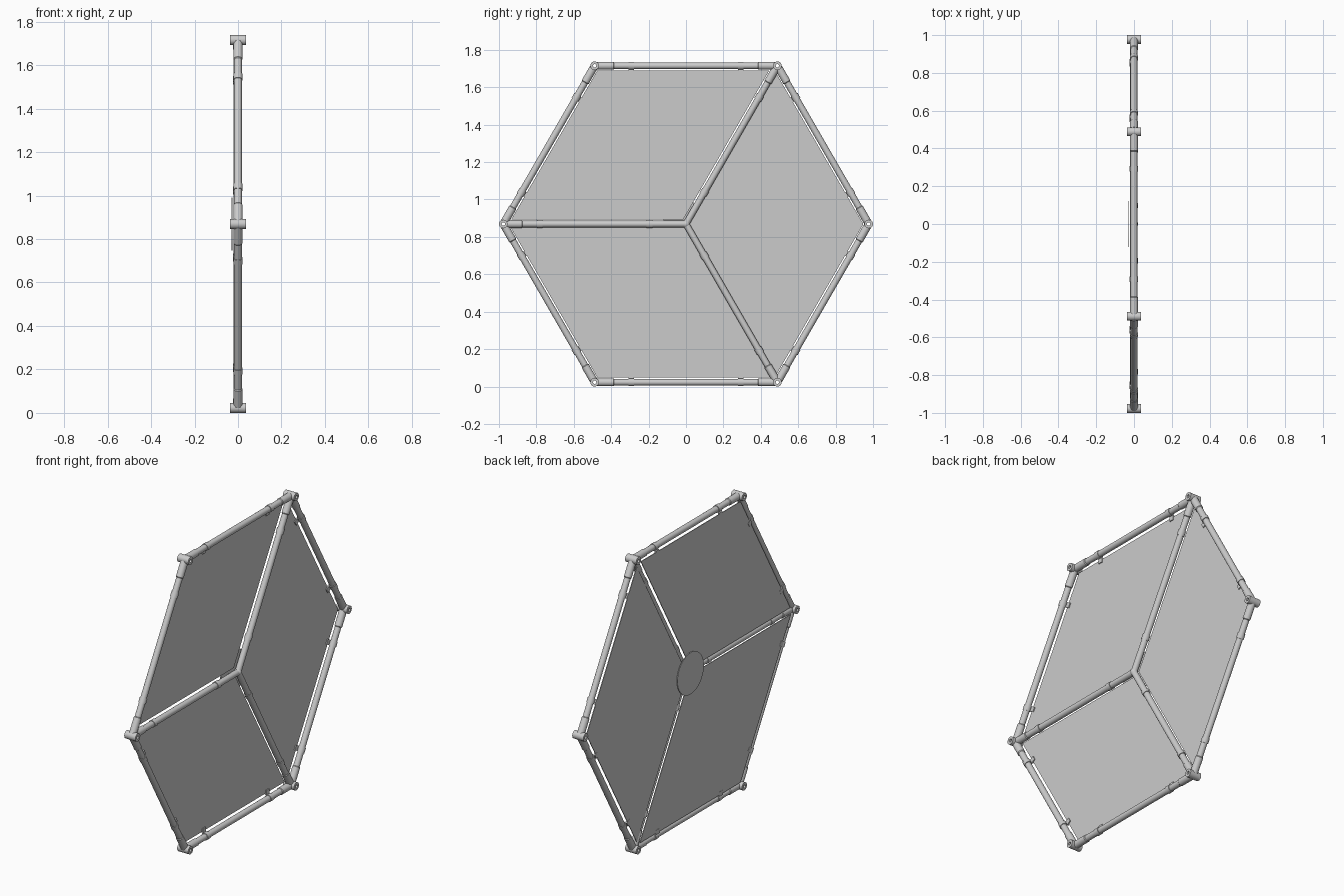
import bpy, bmesh, math
from mathutils import Vector, Matrix

cube = bpy.data.objects.get("Cube")
if cube:
    bpy.data.objects.remove(cube)

R = 0.977            # hexagon corner radius = rod length
CZ = 0.869           # height of the centre
PIPE, SOCKET, HUB = 0.0175, 0.021, 0.023
PANEL_X = -0.019

grey = bpy.data.materials.new("light grey")
grey.use_nodes = True
grey.diffuse_color = (0.6, 0.6, 0.6, 1)
grey.node_tree.nodes["Principled BSDF"].inputs["Base Color"].default_value = (0.6, 0.6, 0.6, 1)


def finish(name, bm, smooth=False):
    bmesh.ops.recalc_face_normals(bm, faces=bm.faces)
    mesh = bpy.data.meshes.new(name)
    bm.to_mesh(mesh)
    bm.free()
    mesh.materials.append(grey)
    obj = bpy.data.objects.new(name, mesh)
    bpy.context.collection.objects.link(obj)
    if smooth:
        bpy.ops.object.select_all(action='DESELECT')
        obj.select_set(True)
        bpy.context.view_layer.objects.active = obj
        bpy.ops.object.shade_smooth_by_angle(angle=math.radians(35))
    return obj


def lathe(name, profile, origin, axis, closed=False, steps=24):
    """Turn a (radius, distance) profile around an axis."""
    bm = bmesh.new()
    verts = [bm.verts.new((r, 0, t)) for r, t in profile]
    pairs = list(zip(verts, verts[1:]))
    if closed:
        pairs.append((verts[-1], verts[0]))
    edges = [bm.edges.new(p) for p in pairs]
    bmesh.ops.spin(bm, geom=verts + edges, cent=(0, 0, 0), axis=(0, 0, 1),
                   angle=math.tau, steps=steps)
    bmesh.ops.remove_doubles(bm, verts=bm.verts, dist=0.00005)
    turn = Vector((0, 0, 1)).rotation_difference(axis).to_matrix().to_4x4()
    bm.transform(Matrix.Translation(origin) @ turn)
    return finish(name, bm, True)


def box(name, centre, along, size):
    """Box whose sides follow x, a direction in the frame plane, and its normal."""
    side = Vector((1, 0, 0)).cross(along)
    frame = Matrix((Vector((1, 0, 0)), along, side)).transposed().to_4x4()
    bm = bmesh.new()
    bmesh.ops.create_cube(bm, size=1)
    bm.transform(Matrix.Translation(centre) @ frame @ Matrix.Diagonal((*size, 1)))
    return finish(name, bm)


def prism(name, outline, x, thick):
    """Flat plate from an outline in the frame plane."""
    bm = bmesh.new()
    face = bm.faces.new([bm.verts.new((x - thick / 2, p.y, p.z)) for p in outline])
    new = bmesh.ops.extrude_face_region(bm, geom=[face])["geom"]
    bmesh.ops.translate(bm, vec=(thick, 0, 0),
                        verts=[v for v in new if isinstance(v, bmesh.types.BMVert)])
    return finish(name, bm)


def pipe(name, a, b, start):
    """Rod with a thicker socket wherever it meets a corner hub."""
    d = (b - a).normalized()
    end = R - 0.012
    prof = [(0, start)]
    if start > 0:
        prof += [(SOCKET, start), (SOCKET, 0.1), (PIPE, 0.104)]
    else:
        prof += [(PIPE, start)]
    prof += [(PIPE, R - 0.104), (SOCKET, R - 0.1), (SOCKET, end), (0, end)]
    lathe(name, prof, a, d)
    for f in (0.2, 0.8):
        m = a + d * (f * R)
        w, r = 0.015, SOCKET
        lathe(name + "_clip", [(PIPE - 0.002, -w), (r, -w), (r, w), (PIPE - 0.002, w)], m, d, True)
    return d


centre = Vector((0, 0, CZ))
corners = [centre + R * Vector((0, math.cos(i * math.pi / 3), math.sin(i * math.pi / 3)))
           for i in range(6)]

# Corner hubs: bored sleeves pointing through the frame
for c in corners:
    lathe("corner_hub", [(0.009, -0.036), (HUB, -0.036), (HUB, 0.036), (0.009, 0.036)],
          c, Vector((1, 0, 0)), True)

# Outer rods with clip tabs that hold the panels
for i in range(6):
    a, b = corners[i], corners[(i + 1) % 6]
    d = pipe("rim_rod", a, b, 0.012)
    inward = (centre - (a + b) / 2).normalized()
    for f in (0.2, 0.8):
        spot = a + d * (f * R) + inward * 0.03
        spot.x = PANEL_X + 0.002
        box("clip_tab", spot, d, (0.011, 0.028, 0.028))

# Three spokes and the joint where they meet
for i in (1, 3, 5):
    pipe("spoke", centre, corners[i], 0)
arc = [(0.021 * math.sin(k * math.pi / 10), -0.021 * math.cos(k * math.pi / 10)) for k in range(11)]
lathe("centre_joint", arc, centre, Vector((1, 0, 0)))

# Rhombic panels, inset from the rods
for k, spoke_gap in ((1, 0.025), (3, 0.016), (5, 0.016)):
    first, tip, last = corners[k], corners[(k + 1) % 6], corners[(k + 2) % 6]
    u, v = (first - centre).normalized(), (last - centre).normalized()
    s = 1 / math.sin(math.radians(120))
    lo, hi = spoke_gap * s, R - 0.025 * s
    outline = [centre + u * p + v * q for p, q in ((lo, lo), (hi, lo), (hi, hi), (lo, hi))]
    prism("panel", outline, PANEL_X, 0.004)

# Round cover plate over the centre
lathe("centre_disc", [(0, -0.002), (0.122, -0.002), (0.122, 0.002), (0, 0.002)],
      centre + Vector((-0.028, 0, 0)), Vector((1, 0, 0)), steps=48)
